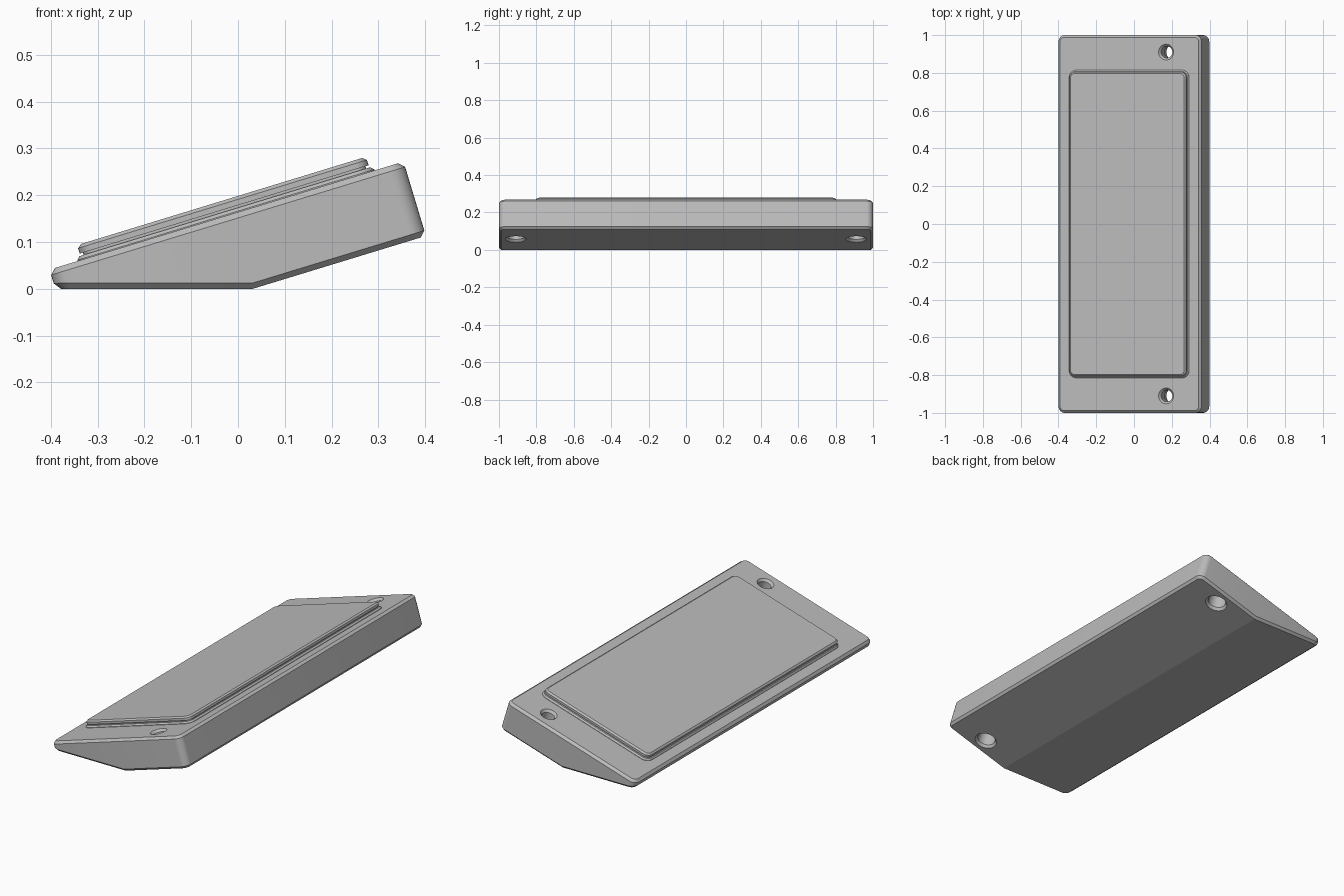
import bpy, bmesh, math
from mathutils import Matrix, Vector

if "Cube" in bpy.data.objects:
    bpy.data.objects.remove(bpy.data.objects["Cube"], do_unlink=True)

SLOPE = math.radians(17)
TILT = Matrix.Rotation(-SLOPE, 4, 'Y')

grey = bpy.data.materials.new("plain_grey")
grey.use_nodes = True
grey.diffuse_color = (0.5, 0.5, 0.5, 1)
grey.node_tree.nodes["Principled BSDF"].inputs["Base Color"].default_value = grey.diffuse_color


def make(name, bm):
    bmesh.ops.recalc_face_normals(bm, faces=bm.faces)
    mesh = bpy.data.meshes.new(name)
    bm.to_mesh(mesh)
    bm.free()
    ob = bpy.data.objects.new(name, mesh)
    bpy.context.collection.objects.link(ob)
    mesh.materials.append(grey)
    return ob


def smooth(ob):
    bpy.ops.object.select_all(action='DESELECT')
    ob.select_set(True)
    bpy.context.view_layer.objects.active = ob
    bpy.ops.object.shade_smooth_by_angle(angle=math.radians(14))


def loft(name, rings):
    """Skin a stack of equal closed rings and cap both ends."""
    bm = bmesh.new()
    loops = [[bm.verts.new(p) for p in ring] for ring in rings]
    n = len(loops[0])
    for a, b in zip(loops, loops[1:]):
        for i in range(n):
            j = (i + 1) % n
            bm.faces.new((a[i], a[j], b[j], b[i]))
    bm.faces.new(loops[0])
    bm.faces.new(loops[-1])
    return make(name, bm)


def on_slope(x):
    return Vector((x, 0, 0.164 + x * math.tan(SLOPE)))


def rounded_rect(hx, hy, r, h, steps=8):
    pts = []
    for k, (sx, sy) in enumerate([(1, 1), (-1, 1), (-1, -1), (1, -1)]):
        for i in range(steps + 1):
            a = math.pi / 2 * (k + i / steps)
            pts.append(Vector((sx * (hx - r) + r * math.cos(a),
                               sy * (hy - r) + r * math.sin(a), h)))
    return pts


# Wedge body: side profile, rounded corners, chamfered rims
profile = [(-0.403, 0.041), (-0.391, 0), (0.032, 0), (0.402, 0.113), (0.354, 0.272)]
bm = bmesh.new()
side = bm.faces.new([bm.verts.new((x, -1, z)) for x, z in profile])
ext = bmesh.ops.extrude_face_region(bm, geom=[side])
bmesh.ops.translate(bm, vec=(0, 2, 0),
                    verts=[v for v in ext["geom"] if isinstance(v, bmesh.types.BMVert)])
bmesh.ops.recalc_face_normals(bm, faces=bm.faces)


def caps(edge):
    return sum(abs(f.normal.z) > 0.9 for f in edge.link_faces)


bmesh.ops.bevel(bm, geom=[e for e in bm.edges if caps(e) == 0], offset=0.035,
                offset_type='OFFSET', segments=8, profile=0.5, affect='EDGES')
bm.normal_update()
bmesh.ops.bevel(bm, geom=[e for e in bm.edges if caps(e) == 1], offset=0.012,
                offset_type='OFFSET', segments=1, profile=0.5, affect='EDGES')
body = make("wedge_body", bm)

# Stepped screw holes through the body, square to the sloping top
hole = [(0.042, 0.02), (0.042, 0), (0.031, -0.012), (0.031, -0.07),
        (0.045, -0.07), (0.045, -0.153), (0.056, -0.166), (0.056, -0.2)]
for y in (-0.91, 0.91):
    place = Matrix.Translation(on_slope(0.17) + Vector((0, y, 0))) @ TILT
    rings = [[place @ Vector((r * math.cos(a), r * math.sin(a), h))
              for a in (math.tau * i / 32 for i in range(32))] for r, h in hole]
    cutter = loft("hole_cutter", rings)
    cutter.hide_render = True
    mod = body.modifiers.new("screw_hole", 'BOOLEAN')
    mod.operation = 'DIFFERENCE'
    mod.solver = 'EXACT'
    mod.object = cutter
    bpy.context.view_layer.objects.active = body
    bpy.ops.object.modifier_apply(modifier=mod.name)
    bpy.data.objects.remove(cutter, do_unlink=True)
smooth(body)

# Raised panel: flared foot, narrow neck and chamfered lip
steps = [(0, -0.006), (0, 0.002), (0.007, 0.009), (0.016, 0.009), (0.016, 0.014),
         (0.009, 0.014), (0.009, 0.026), (0.018, 0.033)]
place = Matrix.Translation(on_slope(-0.0255)) @ TILT
panel = loft("raised_panel",
             [[place @ p for p in rounded_rect(0.332 - d, 0.815 - d, 0.04 - d, h)]
              for d, h in steps])
smooth(panel)
